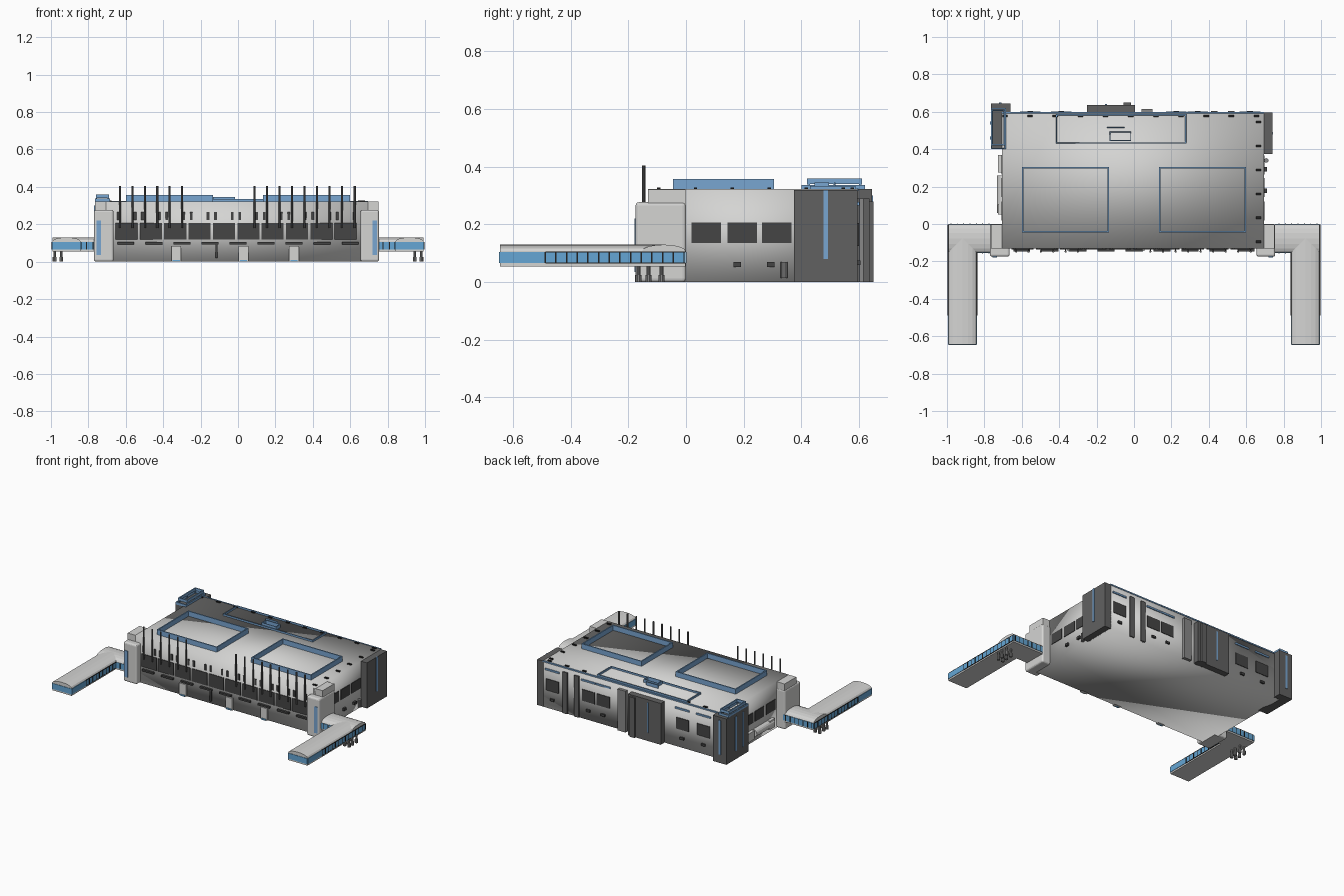
import bpy, bmesh, math
from mathutils import Matrix, Vector

if "Cube" in bpy.data.objects:
    bpy.data.objects.remove(bpy.data.objects["Cube"], do_unlink=True)


def material(name, r, g, b):
    m = bpy.data.materials.new(name)
    m.use_nodes = True
    m.diffuse_color = (r, g, b, 1)
    m.node_tree.nodes["Principled BSDF"].inputs["Base Color"].default_value = (r, g, b, 1)
    return m


LIGHT = material("light_grey", 0.66, 0.66, 0.65)
MID = material("mid_grey", 0.25, 0.25, 0.25)
CHARCOAL = material("charcoal", 0.12, 0.12, 0.12)
DARK = material("dark_grey", 0.06, 0.06, 0.06)
BLACK = material("black", 0.015, 0.015, 0.015)
BLUE = material("sky_blue", 0.13, 0.38, 0.66)
STEEL = material("steel_blue", 0.19, 0.38, 0.64)


def finish(name, bm, mat, smooth=False):
    bmesh.ops.recalc_face_normals(bm, faces=bm.faces)
    me = bpy.data.meshes.new(name)
    bm.to_mesh(me)
    bm.free()
    me.materials.append(mat)
    for p in me.polygons:
        p.use_smooth = smooth
    ob = bpy.data.objects.new(name, me)
    bpy.context.collection.objects.link(ob)
    return ob


def add_box(bm, x, y, z):
    """Add a box to bm from three (low, high) ranges."""
    size = [r[1] - r[0] for r in (x, y, z)]
    mid = [(r[0] + r[1]) / 2 for r in (x, y, z)]
    bmesh.ops.create_cube(bm, size=1, matrix=Matrix.Translation(mid) @ Matrix.Diagonal((*size, 1)))


def boxes(name, ranges, mat, smooth=False):
    bm = bmesh.new()
    for r in ranges:
        add_box(bm, *r)
    return finish(name, bm, mat, smooth)


def span(c, w):
    return (c - w / 2, c + w / 2)


def cylinders(name, items, mat):
    """Upright cylinders given as (x, y, z low, z high, radius)."""
    bm = bmesh.new()
    for x, y, lo, hi, r in items:
        bmesh.ops.create_cone(bm, cap_ends=True, segments=10, radius1=r, radius2=r, depth=hi - lo,
                              matrix=Matrix.Translation((x, y, (lo + hi) / 2)))
    return finish(name, bm, mat)


def frame(name, x, y, z, t=0.008):
    """Rectangular rim of thin walls."""
    return boxes(name, [(x, (y[0], y[0] + t), z), (x, (y[1] - t, y[1]), z),
                        ((x[0], x[0] + t), y, z), ((x[1] - t, x[1]), y, z)], STEEL)


def arched_prism(name, start, end, mat):
    """Walkway hull: flat floor, straight sides and a shallow arched roof."""
    start, end = Vector(start), Vector(end)
    side = (end - start).normalized().cross(Vector((0, 0, 1)))
    half = 0.075
    profile = [(-half, 0.055), (half, 0.055)]
    for i in range(9):
        a = math.pi * i / 8
        profile.append((half * math.cos(a), 0.108 + 0.022 * math.sin(a)))
    bm = bmesh.new()
    rings = [[bm.verts.new(p + side * u + Vector((0, 0, v))) for u, v in profile] for p in (start, end)]
    n = len(profile)
    bm.faces.new(rings[0])
    bm.faces.new(rings[1])
    for i in range(n):
        bm.faces.new((rings[0][i], rings[0][(i + 1) % n], rings[1][(i + 1) % n], rings[1][i]))
    return finish(name, bm, mat)


# Main hall
FRONT, BACK, RIGHT, LEFT = -0.132, 0.595, 0.695, -0.705
boxes("main_hall", [((LEFT, RIGHT), (FRONT, BACK), (0, 0.322))], LIGHT, True)

# Front corner towers with a set-back upper tier
front_towers = boxes("front_towers", [((-0.77, -0.665), (-0.175, 0), (0, 0.277)),
                                      ((0.655, 0.755), (-0.175, 0), (0, 0.277))], LIGHT)
bev = front_towers.modifiers.new("soft_edges", 'BEVEL')
bev.width, bev.segments = 0.012, 3
boxes("front_tower_tiers", [((-0.765, -0.69), (-0.132, -0.002), (0.27, 0.321)),
                            ((0.68, 0.75), (-0.132, -0.002), (0.27, 0.321))], LIGHT)

# Dark back towers
boxes("back_left_tower", [((-0.765, -0.69), (0.4, 0.6), (0, 0.322)),
                          ((-0.765, -0.66), (0.59, 0.645), (0, 0.322))], CHARCOAL)
boxes("back_right_tower", [((0.69, 0.74), (0.375, 0.595), (0, 0.32))], CHARCOAL)
boxes("back_centre_tower", [((-0.25, 0.005), (0.59, 0.637), (0, 0.29)),
                            ((-0.055, -0.015), (0.63, 0.65), (0, 0.28))], CHARCOAL)
boxes("back_downpipe_case", [((0.04, 0.1), (0.59, 0.615), (0, 0.29))], MID)
boxes("back_pillars", [(span(x, 0.035), (0.59, 0.603), (0, 0.29)) for x in (0.43, 0.52)], CHARCOAL)

# Front wall: windows, slits, ledges and doors
centres = [-0.596 + 0.1302 * i for i in range(10)]
boxes("front_windows", [(span(x, 0.118), (FRONT - 0.004, FRONT + 0.01), (0.118, 0.207)) for x in centres], DARK)
boxes("front_slits", [(span(x + d, 0.014), (FRONT - 0.004, FRONT + 0.01), (0.222, 0.265))
                      for x in centres for d in (-0.045, 0.045)], DARK)
boxes("front_ledges", [(span(-0.6 + 0.15 * i, 0.09), (FRONT - 0.015, FRONT + 0.01), (0.092, 0.104))
                       for i in range(9)], DARK)
for x in (-0.33, 0.03, 0.3):
    boxes("front_door", [(span(x, 0.052), (FRONT - 0.012, FRONT + 0.01), (0, 0.085))], LIGHT)
    boxes("door_sill", [(span(x, 0.038), (FRONT - 0.016, FRONT), (0.0, 0.01))], BLUE)
boxes("front_downpipe", [(span(-0.115, 0.012), (FRONT - 0.012, FRONT), (0.02, 0.1))], DARK)

# Flag poles with brackets
poles = [-0.63 + 0.066 * i for i in range(6)] + [0.088 + 0.067 * i for i in range(9)]
cylinders("flag_poles", [(x, -0.147, 0.18, 0.405, 0.006) for x in poles], CHARCOAL)
boxes("pole_brackets", [(span(x, 0.005), (-0.147, FRONT + 0.01), span(0.19, 0.005)) for x in poles], CHARCOAL)

# Side walls
side_y = [0.07, 0.195, 0.315]
boxes("side_windows", [(span(x, 0.008), span(y, 0.102), (0.135, 0.207))
                       for x in (LEFT, RIGHT) for y in side_y], DARK)
boxes("side_vents", [(span(RIGHT, 0.03), span(y, 0.026), (0.053, 0.07)) for y in (0.178, 0.293)], DARK)
cylinders("side_column", [(RIGHT + 0.012, 0.34, 0.015, 0.07, 0.012)], MID)
boxes("side_lockers", [((LEFT - 0.022, LEFT), y, (0.03, 0.09)) for y in ((0.275, 0.37), (0.05, 0.105))], LIGHT)
bm = bmesh.new()
bmesh.ops.create_cone(bm, cap_ends=True, segments=16, radius1=0.028, radius2=0.028, depth=0.2,
                      matrix=Matrix.Translation((LEFT, 0.16, 0.06)) @ Matrix.Rotation(math.pi / 2, 4, 'X'))
finish("side_tank", bm, LIGHT)

# Back wall windows and blue strips
back_x = [0.62, 0.34, 0.225, -0.39, -0.555]
boxes("back_windows", [(span(x, 0.1), span(BACK, 0.008), (0.125, 0.205)) for x in back_x], DARK)
boxes("back_strips", [(span(x, 0.11), span(BACK, 0.012), (0.266, 0.277)) for x in back_x], STEEL)
boxes("back_vents", [(span(x, 0.03), span(BACK, 0.02), (0.06, 0.075)) for x in back_x], DARK)
boxes("back_centre_strip", [(span(-0.15, 0.01), span(0.637, 0.008), (0.06, 0.27))], STEEL)

# Tall blue tower windows
boxes("tower_windows", [(span(-0.745, 0.024), span(-0.175, 0.008), (0.035, 0.22)),
                        (span(0.73, 0.024), span(-0.175, 0.008), (0.035, 0.22)),
                        (span(0.74, 0.008), span(0.485, 0.015), (0.08, 0.32)),
                        (span(-0.765, 0.008), span(0.46, 0.015), (0.06, 0.3)),
                        (span(-0.765, 0.008), span(0.54, 0.015), (0.06, 0.3)),
                        (span(-0.715, 0.015), span(0.645, 0.008), (0.06, 0.3))], STEEL)

# Roof rims and rooftop units
for x in ((-0.6, -0.133), (0.133, 0.6)):
    frame("roof_rim", x, (-0.045, 0.305), (0.32, 0.357))
frame("back_roof_rim", (-0.418, 0.28), (0.43, 0.587), (0.318, 0.334), 0.006)
frame("roof_unit_rim", (-0.13, -0.015), (0.445, 0.495), (0.32, 0.345), 0.005)
boxes("roof_unit_bar", [((-0.145, -0.05), (0.513, 0.518), (0.32, 0.345))], STEEL)
frame("corner_tower_rim", (-0.765, -0.685), (0.4, 0.62), (0.32, 0.337), 0.007)
frame("corner_tower_crown", (-0.76, -0.69), (0.42, 0.61), (0.341, 0.36), 0.007)
boxes("crown_posts", [(span(x, 0.006), span(y, 0.008), (0.32, 0.345))
                      for x in (-0.756, -0.694) for y in (0.426, 0.515, 0.604)], STEEL)
boxes("roof_edge_trim", [((LEFT, RIGHT), (0.592, 0.598), (0.316, 0.325))], STEEL)
lamps = [(-0.69 + 0.1345 * i, 0.577) for i in range(11)] + [(0.665, -0.095 + 0.128 * i) for i in range(6)]
boxes("roof_lamps", [(span(x, 0.028), span(y, 0.012), (0.32, 0.328)) for x, y in lamps], BLACK)

# Elbow walkways on both sides
for s, label in ((-1, "right"), (1, "left")):
    arm = s * 0.917
    arched_prism(label + "_walkway_arm", (arm, -0.645, 0), (arm, -0.075, 0), LIGHT)
    arched_prism(label + "_walkway_link", (s * 0.74, -0.077, 0), (s * 0.992, -0.077, 0), LIGHT)
    band = (0.066, 0.105)
    glass, bars = [], []
    # Glazing on both long sides, the open end and the link
    glass.append((span(s * 0.992, 0.006), (-0.645, -0.003), band))
    glass.append((span(s * 0.842, 0.006), (-0.645, -0.152), band))
    glass.append((span(arm, 0.15), span(-0.645, 0.006), band))
    for y in (-0.152, -0.002):
        edges = sorted((s * 0.755, s * (0.842 if y < -0.1 else 0.992)))
        glass.append((edges, span(y, 0.006), band))
        for i in range(3 if y < -0.1 else 7):
            bars.append((span(s * (0.775 + 0.034 * i), 0.005), span(y, 0.009), band))
    for i in range(14):
        y = -0.488 + 0.037 * i
        bars.append((span(s * 0.992, 0.009), span(y, 0.005), band))
        if y < -0.16:
            bars.append((span(s * 0.842, 0.009), span(y, 0.005), band))
    for x, stop in ((0.992, -0.003), (0.842, -0.152)):
        for z in band:
            bars.append((span(s * x, 0.008), (-0.488, stop), span(z, 0.003)))
    boxes(label + "_walkway_glass", glass, BLUE)
    boxes(label + "_walkway_bars", bars, BLACK)
    # Support legs with wider feet
    legs = [(s * x, y) for x in (0.945, 0.98) for y in (-0.165, -0.13, -0.085)]
    cylinders(label + "_walkway_legs", [(x, y, 0.02, 0.06, 0.007) for x, y in legs], MID)
    cylinders(label + "_walkway_feet", [(x, y, 0, 0.025, 0.011) for x, y in legs], MID)
